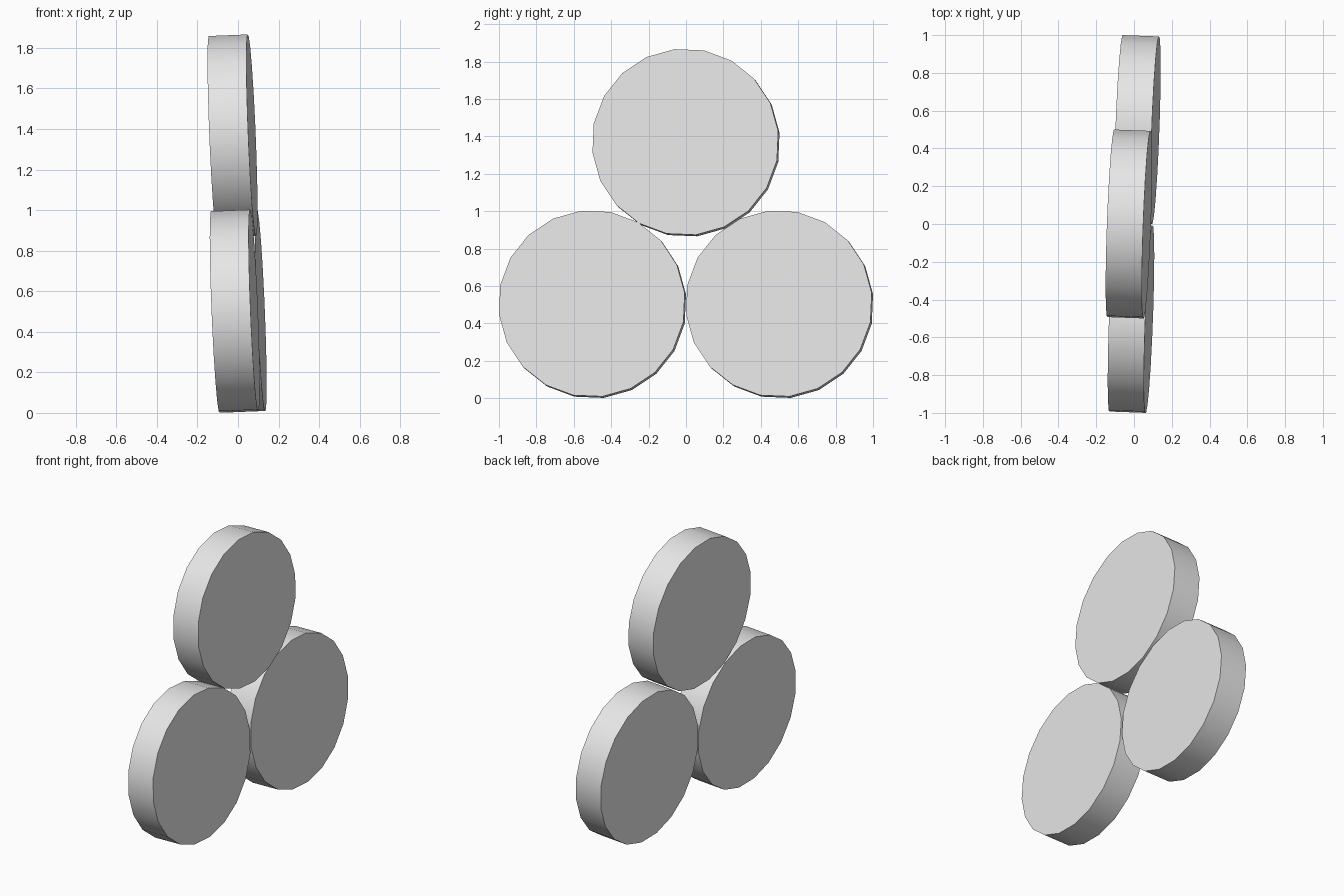
import bpy
import math
from mathutils import Matrix, Vector

default_cube = bpy.data.objects.get("Cube")
if default_cube:
    bpy.data.objects.remove(default_cube, do_unlink=True)

RADIUS = 0.5
THICKNESS = 0.192
SIDES = 20

grey = bpy.data.materials.new("light_grey")
grey.use_nodes = True
colour = (0.8, 0.8, 0.8, 1.0)
grey.diffuse_color = colour
grey.node_tree.nodes["Principled BSDF"].inputs["Base Color"].default_value = colour

# Shared orientation: the axis runs almost along x, leaning a little
axis = Vector((1, -0.037, 0.041)).normalized()
side = Vector((0, 1, 0))
side = (side - axis * side.dot(axis)).normalized()
up = axis.cross(side)
tilt = Matrix((side, up, axis)).transposed().to_4x4()
spin = Matrix.Rotation(math.radians(6.5), 4, "Z")


def add_disc(name, centre):
    bpy.ops.mesh.primitive_cylinder_add(vertices=SIDES, radius=RADIUS, depth=THICKNESS)
    disc = bpy.context.object
    disc.name = name
    disc.matrix_world = Matrix.Translation(centre) @ tilt @ spin
    disc.data.materials.append(grey)
    bpy.ops.object.shade_smooth_by_angle(angle=math.radians(30))


# Two discs side by side, one resting on top
add_disc("front_disc", (-0.016, -0.5, 0.502))
add_disc("back_disc", (0.018, 0.5, 0.502))
add_disc("top_disc", (-0.027, 0.0, 1.366))
